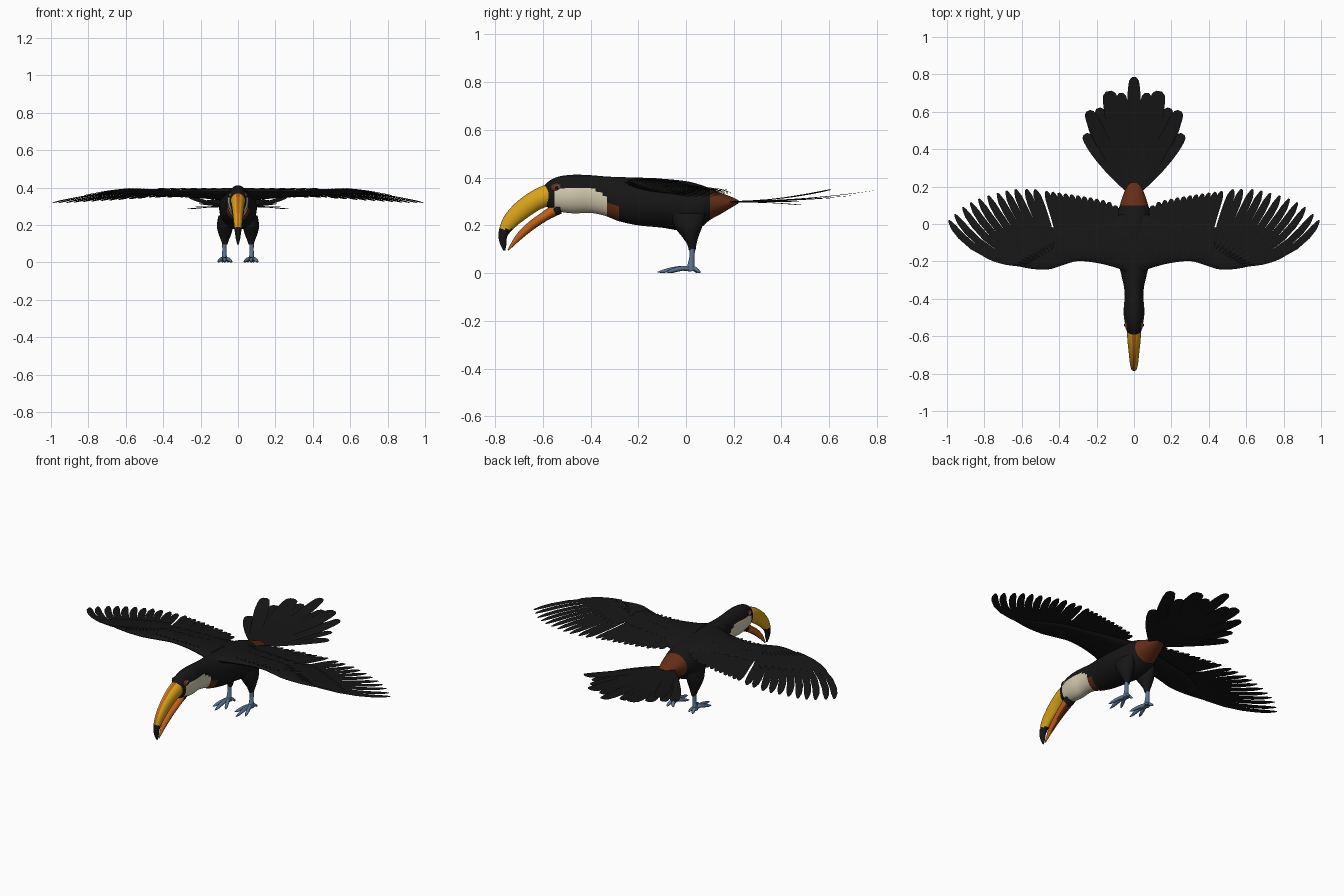
import bpy, bmesh, math
from mathutils import Vector

cube = bpy.data.objects.get("Cube")
if cube:
    bpy.data.objects.remove(cube)


def material(name, rgb):
    m = bpy.data.materials.new(name)
    m.use_nodes = True
    m.diffuse_color = (*rgb, 1)
    bsdf = next(n for n in m.node_tree.nodes if n.type == 'BSDF_PRINCIPLED')
    bsdf.inputs["Base Color"].default_value = (*rgb, 1)
    return m


BLACK = material("plumage black", (0.008, 0.008, 0.008))
YELLOW = material("bill yellow", (0.70, 0.37, 0.01))
ORANGE = material("bill orange", (0.52, 0.12, 0.01))
RUST = material("rust red", (0.13, 0.027, 0.008))
CREAM = material("throat cream", (0.66, 0.60, 0.43))
BLUE = material("leg blue", (0.10, 0.18, 0.30))


def spline(points, steps):
    """Catmull-Rom through equal-length tuples."""
    out = []
    last = len(points) - 1
    for i in range(last):
        quad = [points[max(0, min(last, i + k))] for k in (-1, 0, 1, 2)]
        for s in range(steps):
            t = s / steps
            out.append([b + 0.5 * t * (c - a + t * (2*a - 5*b + 4*c - d + t * (3*(b - c) + d - a)))
                        for a, b, c, d in zip(*quad)])
    out.append(list(points[-1]))
    return out


def add_loft(bm, stations, sides):
    """Closed tube of ellipses; each station is centre, axis, axis."""
    rings = []
    for c, u, v in stations:
        angles = [2 * math.pi * k / sides for k in range(sides)]
        rings.append([bm.verts.new(c + u * math.cos(a) + v * math.sin(a)) for a in angles])
    for r, q in zip(rings, rings[1:]):
        for k in range(sides):
            n = (k + 1) % sides
            bm.faces.new((r[k], r[n], q[n], q[k]))
    bm.faces.new(rings[0])
    bm.faces.new(rings[-1])


def finish(bm, name, mats, rule=None, mirror=False, angle=50):
    bmesh.ops.recalc_face_normals(bm, faces=bm.faces)
    if rule:
        for f in bm.faces:
            f.material_index = mats.index(rule(f.calc_center_median(), f.normal))
    mesh = bpy.data.meshes.new(name)
    bm.to_mesh(mesh)
    bm.free()
    for m in mats:
        mesh.materials.append(m)
    ob = bpy.data.objects.new(name, mesh)
    bpy.context.collection.objects.link(ob)
    bpy.ops.object.select_all(action='DESELECT')
    ob.select_set(True)
    bpy.context.view_layer.objects.active = ob
    bpy.ops.object.shade_smooth_by_angle(angle=math.radians(angle))
    if mirror:
        ob.modifiers.new("Mirror", 'MIRROR').use_mirror_merge = False
    return ob


def profile_part(name, points, steps, sides, mats, rule=None, x=0, mirror=False):
    """Loft from side profile rows: y, z of one edge, y, z of the other, half width."""
    st = []
    for ya, za, yb, zb, w in spline(points, steps):
        a, b = Vector((x, ya, za)), Vector((x, yb, zb))
        st.append(((a + b) / 2, Vector((w, 0, 0)), (a - b) / 2))
    bm = bmesh.new()
    add_loft(bm, st, sides)
    return finish(bm, name, mats, rule, mirror)


# Head and body
def body_rule(c, n):
    if -0.55 < c.y < -0.33 and c.z < 0.352 - 0.5 * max(0, c.y + 0.39):
        return CREAM
    if -0.34 < c.y < -0.275 and c.z < 0.30 - 0.5 * (c.y + 0.33):
        return RUST
    if c.y > 0.10 and c.z < 0.38:
        return RUST
    return BLACK


body = [(-.60, .36, .295, .026), (-.57, .388, .268, .04), (-.53, .405, .257, .049),
        (-.47, .412, .25, .056), (-.40, .41, .252, .051), (-.34, .405, .24, .053),
        (-.28, .402, .217, .066), (-.20, .40, .20, .085), (-.10, .395, .19, .10),
        (0, .385, .175, .098), (.06, .37, .19, .09), (.10, .355, .222, .076),
        (.15, .335, .25, .06), (.20, .315, .28, .038), (.22, .305, .292, .02)]
profile_part("body", [(y, t, y, b, w) for y, t, b, w in body], 6, 40,
             [BLACK, CREAM, RUST], body_rule)

# Bill
profile_part("upper_bill", [
    (-.56, .375, -.54, .29, .037), (-.60, .366, -.56, .285, .038), (-.66, .335, -.61, .267, .034),
    (-.72, .288, -.66, .235, .028), (-.765, .232, -.71, .197, .023), (-.785, .17, -.747, .157, .017),
    (-.78, .125, -.752, .122, .011), (-.764, .093, -.757, .095, .003)], 6, 24,
    [YELLOW, ORANGE, BLACK],
    lambda c, n: BLACK if c.z < 0.185 and c.y < -0.7 or c.y > -0.562
    else ORANGE if abs(c.x) < 0.005 and n.z > 0 else YELLOW)
profile_part("lower_bill", [
    (-.535, .305, -.52, .25, .033), (-.60, .257, -.575, .224, .028), (-.66, .213, -.635, .185, .021),
    (-.71, .162, -.692, .14, .013), (-.748, .097, -.742, .095, .003)], 6, 20,
    [ORANGE, RUST, BLACK],
    lambda c, n: BLACK if c.y > -0.55 else RUST if n.z < -0.75 else ORANGE)


# Eyes
def eye_part(name, centre, scale, mat):
    bm = bmesh.new()
    bmesh.ops.create_uvsphere(bm, u_segments=20, v_segments=12, radius=1)
    bmesh.ops.scale(bm, vec=scale, verts=bm.verts)
    bmesh.ops.translate(bm, vec=centre, verts=bm.verts)
    finish(bm, name, [mat], mirror=True)


eye_part("eye_skin", (.036, -.54, .356), (.012, .027, .02), RUST)
eye_part("eye_ring", (.042, -.54, .358), (.009, .013, .012), BLUE)
eye_part("eye", (.045, -.541, .358), (.009, .009, .009), BLACK)

# Thighs and shanks
profile_part("thighs", [
    (-.07, .25, .08, .25, .035), (-.045, .19, .07, .20, .043), (-.015, .15, .053, .155, .034),
    (.005, .12, .044, .122, .022), (.012, .095, .04, .095, .013)], 5, 20, [BLACK], x=.07, mirror=True)
profile_part("shanks", [
    (.013, .12, .04, .12, .013), (.014, .07, .036, .07, .011), (.006, .035, .036, .035, .013),
    (.0, .008, .04, .008, .015)], 4, 14, [BLUE], x=.073, mirror=True)

# Toes with claws
bm = bmesh.new()
for tx, ty in ((.07, -.12), (.03, -.075), (.108, -.085), (.085, .062), (.05, .05)):
    root, tip = Vector((.073, .018, .018)), Vector((tx, ty, .004))
    along = tip - root
    side = along.cross(Vector((0, 0, 1))).normalized()
    stations = []
    for t, r in ((0, .012), (.3, .01), (.55, .010), (.8, .008), (.9, .005), (1, .001)):
        c = root + along * t
        c.z = max(r, c.z + .012 * math.sin(t * math.pi) * (1 - t))
        stations.append((c, side * r, Vector((0, 0, r))))
    add_loft(bm, stations, 10)
finish(bm, "toes", [BLUE], mirror=True)


# Feathers
def add_feather(bm, root, ctrl, tip, width, blunt=0.55, thick=0.004):
    stations = []
    shape = ((0, .35), (.2, .65), (.4, .88), (.6, 1), (.78, 1), (.9, .88), (.97, blunt), (1, blunt * .45))
    for t, w in shape:
        c = root * (1 - t) ** 2 + ctrl * (2 * t * (1 - t)) + tip * t * t
        d = (ctrl - root) * (1 - t) + (tip - ctrl) * t
        side = Vector((d.y, -d.x, 0)).normalized()
        stations.append((c, side * width * w, Vector((0, 0, thick * (1.1 - t)))))
    add_loft(bm, stations, 4)


def wing_point(x, y, lift=0):
    drop = 0.05 * max(0, (x - 0.45) / 0.55) ** 1.4
    return Vector((x, y, 0.387 - drop - 0.11 * (y + 0.2) + lift))


def lerp(a, b, t):
    return tuple(p + (q - p) * t for p, q in zip(a, b))


# Wing arm
bm = bmesh.new()
arm = [(.02, -.27, .06, .03), (.07, -.243, .05, .03), (.13, -.224, .03, .026), (.2, -.208, .01, .021),
       (.3, -.198, -.02, .018), (.38, -.22, -.04, .016), (.46, -.243, -.07, .014),
       (.56, -.238, -.13, .01), (.66, -.215, -.18, .003)]
add_loft(bm, [((wing_point(x, a) + wing_point(x, b)) / 2 - Vector((0, 0, h * .4)),
               (wing_point(x, a) - wing_point(x, b)) / 2, Vector((0, 0, h)))
              for x, a, b, h in spline(arm, 4)], 16)
finish(bm, "wing_arms", [BLACK], mirror=True)

# Secondary flight feathers and their coverts
bm = bmesh.new()
COUNT = 12
for i in range(COUNT):
    t = i / (COUNT - 1)
    x = .10 + .30 * t
    tip_x, tip_y = .10 + .37 * t, .10 + .075 * t ** .6
    lift = .003 * (i % 2)
    add_feather(bm, wing_point(x, -.12, lift), wing_point(x, 0, lift),
                wing_point(tip_x, tip_y, lift), .021)
    add_feather(bm, wing_point(x, -.17, .006 + lift), wing_point(x, -.08, .012 + lift),
                wing_point(x + .04 * t, .01 - .03 * t, .007 + lift), .02)
    add_feather(bm, wing_point(x, -.19, .005 + lift), wing_point(x, -.14, .016 + lift),
                wing_point(x + .02 * t, -.07 - .03 * t, .014 + lift), .02)
finish(bm, "secondary_feathers", [BLACK], mirror=True, angle=25)

# Primary flight feathers and their coverts
bm = bmesh.new()
tips = spline([(.53, .185), (.635, .185), (.73, .165), (.83, .135), (.915, .09), (.99, .02)], 2)
for i, tip in enumerate(tips):
    t = i / (len(tips) - 1)
    root, ctrl = lerp((.42, -.13), (.58, -.222), t), lerp((.47, .02), (.86, -.19), t)
    lift = .004 * t
    add_feather(bm, wing_point(*root, lift), wing_point(*ctrl, lift), wing_point(*tip, lift),
                .022 - .003 * t, .5)
    short = lerp(ctrl, lerp(root, tip, .5), .5)
    add_feather(bm, wing_point(*root, .006 + lift), wing_point(*lerp(root, ctrl, .5), .01 + lift),
                wing_point(*short, .006), .018)
finish(bm, "primary_feathers", [BLACK], mirror=True, angle=25)

# Tail fan
bm = bmesh.new()
tail = [(0, .785, .345, .037), (.135, .71, .335, .048), (.245, .605, .35, .038), (.262, .48, .285, .034),
        (.07, .70, .325, .036), (.19, .62, .315, .036), (.235, .545, .30, .03)]
for x, y, z, w in tail:
    for s in ((1, -1) if x else (1,)):
        add_feather(bm, Vector((s * x * .08, .17, .298)), Vector((s * x * .6, .17 + (y - .17) * .5, .30)),
                    Vector((s * x, y, z)), w, .7, .003)
finish(bm, "tail_feathers", [BLACK], angle=25)
